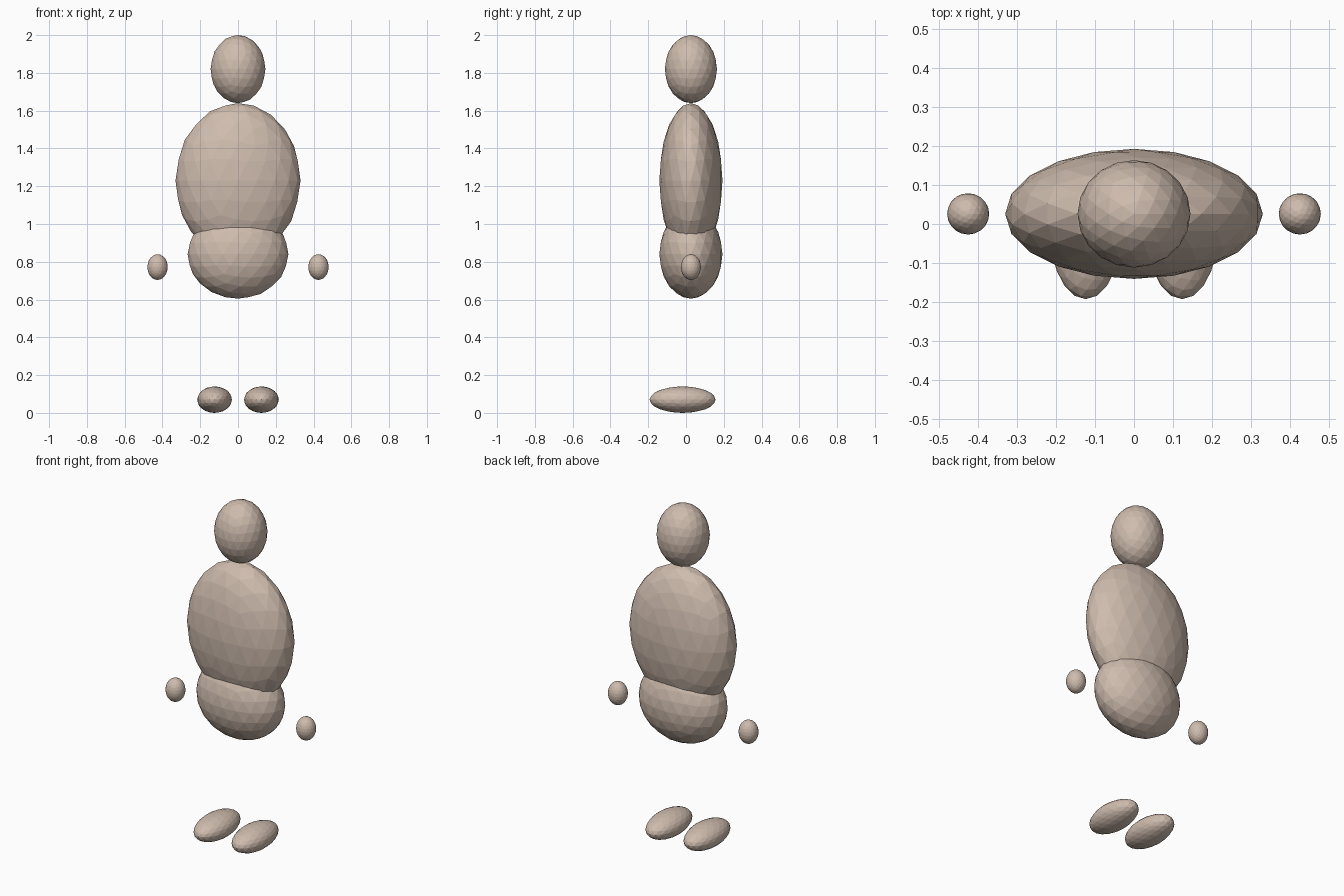
import bpy

cube = bpy.data.objects.get("Cube")
if cube:
    bpy.data.objects.remove(cube, do_unlink=True)

# One skin colour for the whole figure
skin = bpy.data.materials.new("warm beige skin")
skin.use_nodes = True
colour = (0.62, 0.50, 0.42, 1.0)
skin.diffuse_color = colour
skin.node_tree.nodes["Principled BSDF"].inputs["Base Color"].default_value = colour


def faceted_ellipsoid(name, centre, radii):
    """Flat-shaded low-poly ellipsoid with the given half sizes."""
    bpy.ops.mesh.primitive_ico_sphere_add(subdivisions=3, radius=1, location=centre)
    part = bpy.context.object
    part.name = name
    part.scale = radii
    bpy.ops.object.transform_apply(location=False, rotation=False, scale=True)
    bpy.ops.object.shade_flat()
    part.data.materials.append(skin)
    return part


# Body core
body_y = 0.026
faceted_ellipsoid("head", (0, body_y, 1.82), (0.145, 0.138, 0.18))
faceted_ellipsoid("torso", (0, body_y, 1.23), (0.331, 0.167, 0.41))
faceted_ellipsoid("pelvis", (0, body_y, 0.84), (0.267, 0.167, 0.235))

# Paired hands and feet
for side, sign in (("left", 1), ("right", -1)):
    faceted_ellipsoid(side + "_hand", (sign * 0.426, body_y, 0.772), (0.054, 0.053, 0.068))
    faceted_ellipsoid(side + "_foot", (sign * 0.124, -0.018, 0.07), (0.092, 0.175, 0.07))
